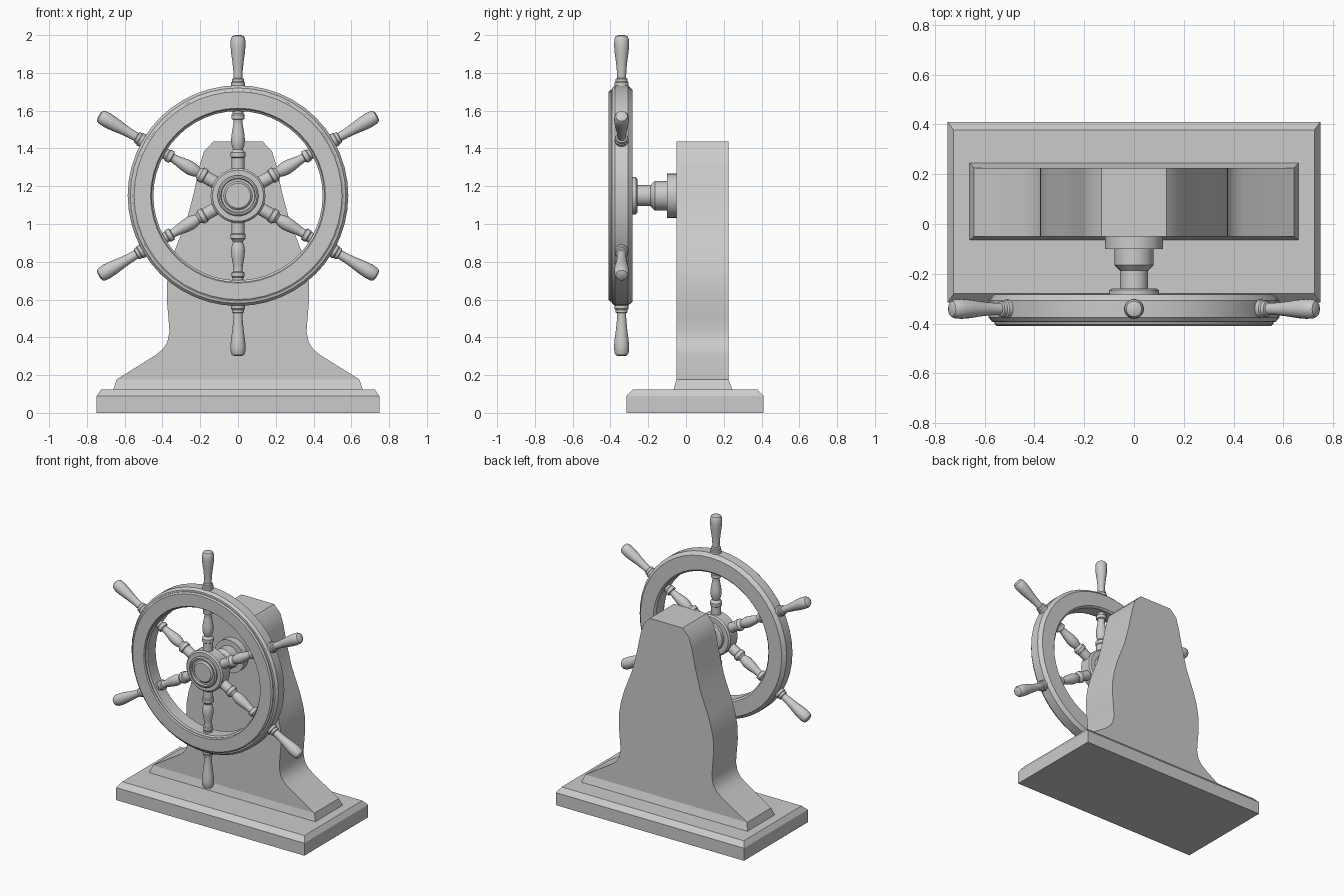
import bpy, bmesh
from math import cos, sin, pi, radians
from mathutils import Matrix

if "Cube" in bpy.data.objects:
    bpy.data.objects.remove(bpy.data.objects["Cube"])

AXLE_Z, WHEEL_Y = 1.15, -0.341


def finish(name, bm, angle=30):
    bmesh.ops.recalc_face_normals(bm, faces=bm.faces)
    mesh = bpy.data.meshes.new(name)
    bm.to_mesh(mesh)
    bm.free()
    obj = bpy.data.objects.new(name, mesh)
    bpy.context.collection.objects.link(obj)
    bpy.ops.object.select_all(action='DESELECT')
    obj.select_set(True)
    bpy.context.view_layer.objects.active = obj
    if angle:
        bpy.ops.object.shade_smooth_by_angle(angle=radians(angle))
    return obj


def lathe(name, profile, matrix, sides, closed=False):
    """Spin (radius, height) points around local z, then place with matrix."""
    bm = bmesh.new()
    rings = []
    for r, h in profile:
        rings.append([bm.verts.new((r * cos(2 * pi * i / sides), r * sin(2 * pi * i / sides), h))
                      for i in range(sides)])
    pairs = list(zip(rings, rings[1:]))
    if closed:
        pairs.append((rings[-1], rings[0]))
    else:
        bm.faces.new(rings[0])
        bm.faces.new(rings[-1])
    for a, b in pairs:
        for i in range(sides):
            j = (i + 1) % sides
            bm.faces.new((a[i], a[j], b[j], b[i]))
    bm.transform(matrix)
    return finish(name, bm)


def loft(name, levels):
    """Stack rectangles given as (half_x, y_min, y_max, z)."""
    bm = bmesh.new()
    rings = [[bm.verts.new(p) for p in ((-x, y0, z), (x, y0, z), (x, y1, z), (-x, y1, z))]
             for x, y0, y1, z in levels]
    bm.faces.new(rings[0])
    bm.faces.new(rings[-1])
    for a, b in zip(rings, rings[1:]):
        for i in range(4):
            j = (i + 1) % 4
            bm.faces.new((a[i], a[j], b[j], b[i]))
    return finish(name, bm, None)


# Plinth and flared foot moulding
loft("base", [(0.748, -0.315, 0.41, 0), (0.748, -0.315, 0.41, 0.09), (0.724, -0.28, 0.378, 0.125)])
loft("pedestal_foot", [(0.66, -0.065, 0.245, 0.125), (0.643, -0.05, 0.225, 0.177)])

# Pedestal: mirrored outline extruded in y
half = [(0.643, 0.177), (0.438, 0.305), (0.40, 0.335), (0.375, 0.372), (0.363, 0.43),
        (0.368, 0.50), (0.377, 0.60), (0.375, 0.69), (0.36, 0.775), (0.333, 0.865),
        (0.272, 1.02), (0.235, 1.16), (0.203, 1.31), (0.18, 1.385), (0.13, 1.437)]
outline = half + [(-x, z) for x, z in reversed(half)]
bm = bmesh.new()
front = bm.faces.new([bm.verts.new((x, -0.05, z)) for x, z in outline])
ext = bmesh.ops.extrude_face_region(bm, geom=[front], use_keep_orig=True)
bmesh.ops.translate(bm, vec=(0, 0.275, 0),
                    verts=[v for v in ext["geom"] if isinstance(v, bmesh.types.BMVert)])
finish("pedestal", bm, 35)

# Axle, hub and rim, turned around the y axis (height = y)
along_y = Matrix.Translation((0, 0, AXLE_Z)) @ Matrix.Rotation(-pi / 2, 4, 'X')
lathe("axle", [(0.117, -0.04), (0.117, -0.10), (0.078, -0.10), (0.078, -0.165),
               (0.056, -0.187), (0.056, -0.27)], along_y, 32)
lathe("hub", [(0.088, -0.258), (0.10, -0.266), (0.10, -0.288), (0.135, -0.288), (0.145, -0.298),
              (0.145, -0.378), (0.135, -0.388), (0.108, -0.388), (0.108, -0.398), (0.10, -0.405),
              (0.092, -0.405), (0.088, -0.392), (0.076, -0.392), (0.066, -0.402)], along_y, 40)
lathe("rim", [(0.584, -0.375), (0.584, -0.308), (0.562, -0.284), (0.46, -0.284), (0.448, -0.296),
              (0.448, -0.385), (0.457, -0.393), (0.457, -0.402), (0.463, -0.41), (0.55, -0.41),
              (0.56, -0.402), (0.56, -0.394), (0.57, -0.392)], along_y, 48, closed=True)

# Six turned spokes with handles
spoke = [(0.034, 0.12), (0.034, 0.20), (0.04, 0.205), (0.04, 0.228), (0.032, 0.234),
         (0.026, 0.245), (0.033, 0.265), (0.037, 0.29), (0.034, 0.325), (0.026, 0.37),
         (0.023, 0.395), (0.025, 0.402), (0.034, 0.406), (0.034, 0.428), (0.029, 0.434), (0.029, 0.47)]
handle = [(0.037, 0.57), (0.037, 0.598), (0.032, 0.604), (0.032, 0.618), (0.024, 0.622),
          (0.025, 0.66), (0.03, 0.71), (0.037, 0.76), (0.040, 0.80), (0.038, 0.83),
          (0.031, 0.844), (0.016, 0.85)]
for k in range(6):
    place = Matrix.Translation((0, WHEEL_Y, AXLE_Z)) @ Matrix.Rotation(k * pi / 3, 4, 'Y')
    lathe(f"spoke_{k + 1}", spoke, place, 20)
    lathe(f"handle_{k + 1}", handle, place, 20)
